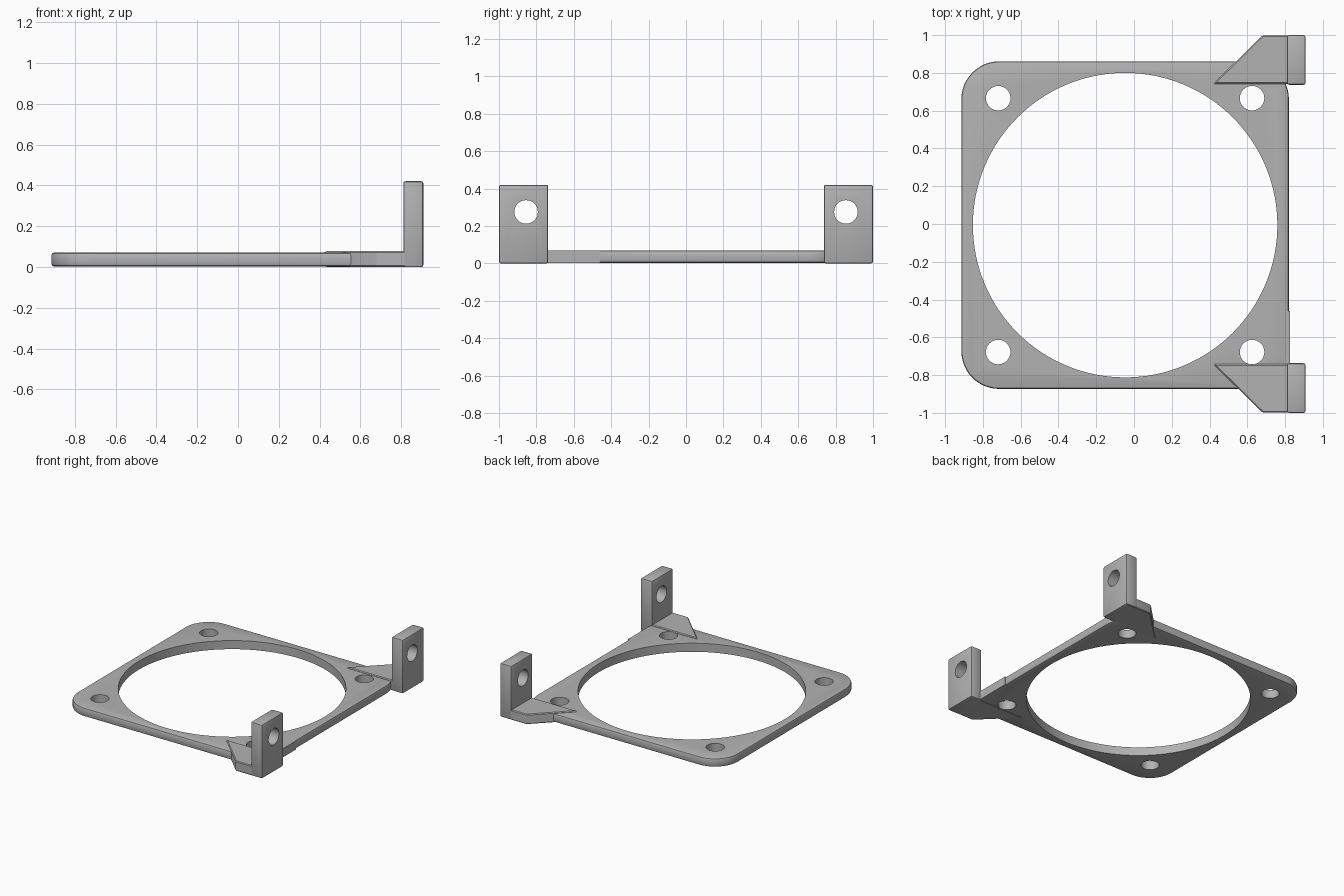
import bpy, bmesh, math

cube = bpy.data.objects.get("Cube")
if cube:
    bpy.data.objects.remove(cube, do_unlink=True)

grey = bpy.data.materials.new("plain grey")
grey.use_nodes = True
colour = (0.45, 0.45, 0.45, 1)
grey.diffuse_color = colour
grey.node_tree.nodes["Principled BSDF"].inputs["Base Color"].default_value = colour

CX, CY = -0.047, -0.006     # centre of the ring plate
HALF = 0.867                # half width of the ring plate
HOLE = 0.672                # screw hole offset from the centre


def prism(name, points, z0, z1):
    """Extrude a flat outline from z0 to z1."""
    bm = bmesh.new()
    face = bm.faces.new([bm.verts.new((x, y, z0)) for x, y in points])
    top = bmesh.ops.extrude_face_region(bm, geom=[face])["geom"]
    verts = [v for v in top if isinstance(v, bmesh.types.BMVert)]
    bmesh.ops.translate(bm, verts=verts, vec=(0, 0, z1 - z0))
    bmesh.ops.recalc_face_normals(bm, faces=bm.faces)
    mesh = bpy.data.meshes.new(name)
    bm.to_mesh(mesh)
    bm.free()
    mesh.materials.append(grey)
    obj = bpy.data.objects.new(name, mesh)
    bpy.context.collection.objects.link(obj)
    return obj


def bevel(obj, width, segments=2):
    mod = obj.modifiers.new("soft edges", "BEVEL")
    mod.width, mod.segments = width, segments
    mod.limit_method = "ANGLE"


def drill(obj, centre, radius, along_x=False, sides=32):
    """Cut a round hole through the object."""
    rot = (0, math.pi / 2, 0) if along_x else (0, 0, 0)
    bpy.ops.mesh.primitive_cylinder_add(vertices=sides, radius=radius, depth=0.5,
                                        location=centre, rotation=rot)
    cutter = bpy.context.object
    cutter.name = obj.name + "_hole_cutter"
    cutter.hide_render = True
    cutter.hide_set(True)
    mod = obj.modifiers.new("hole", "BOOLEAN")
    mod.operation, mod.solver, mod.object = "DIFFERENCE", "EXACT", cutter


def finish(obj):
    """Apply the modifiers, remove the cutters and smooth the curved faces."""
    cutters = [m.object for m in obj.modifiers if m.type == "BOOLEAN"]
    bpy.ops.object.select_all(action="DESELECT")
    bpy.context.view_layer.objects.active = obj
    obj.select_set(True)
    for mod in list(obj.modifiers):
        bpy.ops.object.modifier_apply(modifier=mod.name)
    bpy.ops.object.shade_smooth_by_angle(angle=math.radians(30))
    for cutter in cutters:
        bpy.data.objects.remove(cutter, do_unlink=True)


# Ring plate: rounded square with a large opening and four screw holes
R = 0.2
outline = []
for quarter, (sx, sy) in enumerate([(1, 1), (-1, 1), (-1, -1), (1, -1)]):
    for i in range(13):
        a = math.pi / 2 * (quarter + i / 12)
        outline.append((CX + sx * (HALF - R) + R * math.cos(a),
                        CY + sy * (HALF - R) + R * math.sin(a)))
plate = prism("ring_plate", outline, 0.003, 0.07)
bevel(plate, 0.012)
drill(plate, (CX, CY, 0), 0.806, sides=128)
for sx in (-1, 1):
    for sy in (-1, 1):
        drill(plate, (CX + sx * HOLE, CY + sy * HOLE, 0), 0.065)
finish(plate)

# Straight edge filler beside the front bracket
finish(prism("edge_filler", [(0.72, -0.8), (0.825, -0.8), (0.825, -0.46), (0.8, -0.46)],
             0.003, 0.07))

# Brackets: slanted foot and upright tab with a cross hole
for side, s in (("back", 1), ("front", -1)):
    foot = prism(side + "_bracket_foot",
                 [(0.42, s * 0.742), (0.68, s * 0.998), (0.90, s * 0.998), (0.90, s * 0.742)],
                 0.0, 0.078)
    bevel(foot, 0.006, 1)
    finish(foot)
    tab = prism(side + "_bracket_tab",
                [(0.81, s * 0.737), (0.81, s), (0.908, s), (0.908, s * 0.737)], 0.0, 0.42)
    bevel(tab, 0.01)
    drill(tab, (0.86, s * 0.855, 0.275), 0.063, along_x=True)
    finish(tab)
